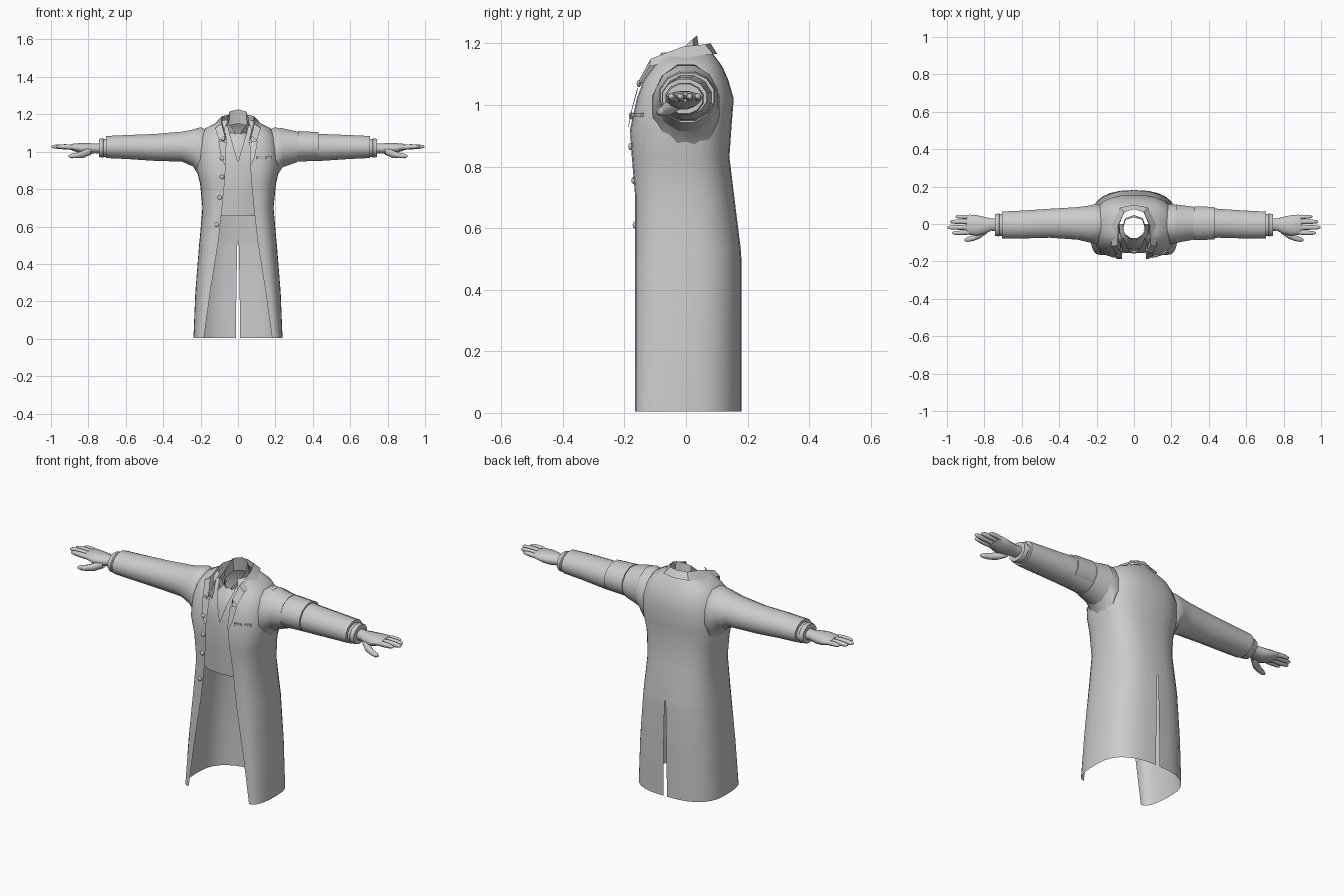
import bpy, bmesh, math


def build(name, rows, closed=False, cap_start=False, cap_end=False, mirror=True, angle=40):
    """Loft a surface through equally long rows of points."""
    bm = bmesh.new()
    vs = [[bm.verts.new(p) for p in r] for r in rows]
    n = len(rows[0])
    for a, b in zip(vs, vs[1:]):
        for i in range(n if closed else n - 1):
            j = (i + 1) % n
            bm.faces.new((a[i], a[j], b[j], b[i]))
    if cap_start:
        bm.faces.new(vs[0][::-1])
    if cap_end:
        bm.faces.new(vs[-1])
    bmesh.ops.recalc_face_normals(bm, faces=bm.faces)
    me = bpy.data.meshes.new(name)
    bm.to_mesh(me)
    bm.free()
    ob = bpy.data.objects.new(name, me)
    bpy.context.collection.objects.link(ob)
    bpy.ops.object.select_all(action='DESELECT')
    ob.select_set(True)
    bpy.context.view_layer.objects.active = ob
    bpy.ops.object.shade_smooth_by_angle(angle=math.radians(angle))
    if mirror:
        m = ob.modifiers.new("mirror", 'MIRROR')
        m.merge_threshold = 0.0005
    return ob


def tube(name, secs, n=12, **kw):
    """Tube along x; sections are (x, y centre, z centre, half y, half z)."""
    rows = [[(x, yc + hy * math.cos(2 * math.pi * (i + .5) / n),
              zc + hz * math.sin(2 * math.pi * (i + .5) / n)) for i in range(n)]
            for x, yc, zc, hy, hz in secs]
    return build(name, rows, closed=True, **kw)


def quarter(z, x0, xh, yf, n=7, p=.8):
    """Rounded quarter outline from (x0, yf) to (xh, 0)."""
    pts = []
    for i in range(n + 1):
        t = math.pi / 2 * i / n
        s, c = max(0, math.sin(t)) ** p, max(0, math.cos(t)) ** p
        pts.append((x0 + (xh - x0) * s, yf * (c if i < n else 0), z))
    return pts


# Coat body: z, front opening, half width, front y, back y, half slit
coat = [(0.005, .182, .238, -.165, .18, .011),
        (.25, .148, .228, -.165, .181, .009),
        (.5, .108, .208, -.165, .18, .004),
        (.53, .104, .205, -.165, .178, 0),
        (.7, .085, .19, -.165, .157, 0),
        (.83, .072, .203, -.176, .141, 0),
        (.92, .066, .225, -.182, .147, 0),
        (1.02, .066, .222, -.16, .155, 0),
        (1.08, .07, .205, -.138, .138, 0),
        (1.125, .07, .175, -.105, .118, 0),
        (1.15, .06, .125, -.09, .1, 0),
        (1.17, .052, .08, -.08, .085, 0)]
rows = []
for z, o, xh, yf, yb, sl in coat:
    rows.append(quarter(z, o, xh, yf) + quarter(z, sl, xh, yb)[-2::-1])
build("coat_body", rows)

# Sleeves
tube("sleeve", [(.155, 0, 1.0, .095, .115),
                (.2, 0, .993, .112, .143),
                (.24, 0, 1.02, .102, .102),
                (.3, .003, 1.027, .09, .083),
                (.45, .004, 1.023, .08, .074),
                (.6, -.003, 1.025, .077, .066),
                (.705, -.005, 1.025, .074, .061)], cap_end=True)

# Shirt cuffs
tube("shirt_cuff", [(.69, -.005, 1.02, .06, .05),
                    (.718, -.005, 1.02, .06, .05),
                    (.722, -.005, 1.02, .064, .054),
                    (.742, -.005, 1.02, .06, .05)], cap_end=True)

# Band on one upper arm, with the layered sleeve cap above it
tube("arm_band", [(.32, .004, 1.03, .094, .083), (.43, .004, 1.03, .09, .077)],
     cap_start=True, cap_end=True, mirror=False)
tube("sleeve_layer", [(.225, .002, 1.02, .106, .112), (.315, .004, 1.026, .092, .085)],
     cap_end=True, mirror=False)

# Hands
tube("palm", [(.72, -.003, 1.018, .036, .03),
              (.765, -.003, 1.018, .034, .027),
              (.8, -.008, 1.016, .048, .031),
              (.84, -.008, 1.018, .057, .029),
              (.88, -.004, 1.024, .056, .02),
              (.895, -.004, 1.025, .05, .014)], cap_end=True, angle=60)
for name, y, tip, r in (("index_finger", -.047, .972, .0135), ("middle_finger", -.018, .998, .0145),
                        ("ring_finger", .012, .985, .0135), ("little_finger", .038, .955, .012)):
    s, L = .87, tip - .87
    tube(name, [(s, y * .9, 1.022, r, r),
                (s + L * .4, y, 1.026, r, r * 1.05),
                (s + L * .75, y * 1.02, 1.027, r * .88, r * .9),
                (s + L * .94, y * 1.02, 1.027, r * .65, r * .6),
                (tip, y * 1.02, 1.027, r * .25, r * .2)], n=8, cap_end=True, angle=60)
tube("thumb", [(.785, -.03, 1.005, .02, .022),
               (.825, -.058, .988, .022, .022),
               (.86, -.075, .98, .017, .016),
               (.89, -.083, .977, .014, .013),
               (.905, -.086, .976, .006, .006)], n=8, cap_end=True, angle=60)

# Vest front with a V neck
build("vest", [quarter(*r) for r in ((.655, 0, .172, -.14),
                                     (.8, 0, .18, -.15),
                                     (.945, 0, .19, -.157),
                                     (1.04, .028, .18, -.138),
                                     (1.1, .046, .15, -.105),
                                     (1.14, .055, .1, -.078))])

# Shirt front seen inside the V
build("shirt_front", [quarter(*r) for r in ((.9, 0, .12, -.142),
                                            (1.0, 0, .11, -.132),
                                            (1.06, 0, .09, -.11),
                                            (1.1, 0, .06, -.075))])

# Standing shirt collar: base row, rim row, from front to back
build("shirt_collar", [
    [(.012, -.08, 1.09), (.045, -.055, 1.1), (.062, -.015, 1.12), (.048, .03, 1.14), (0, .048, 1.15)],
    [(.018, -.085, 1.11), (.045, -.06, 1.145), (.057, -.02, 1.175), (.045, .022, 1.215), (0, .036, 1.226)]])

# Turned coat collar: base, fold, outer edge
build("coat_collar", [
    [(.06, -.14, 1.05), (.07, -.085, 1.115), (.078, 0, 1.15), (.05, .065, 1.16), (0, .085, 1.165)],
    [(.07, -.15, 1.085), (.088, -.115, 1.15), (.086, -.01, 1.19), (.052, .062, 1.197), (0, .08, 1.2)],
    [(.1, -.155, 1.06), (.122, -.118, 1.125), (.118, 0, 1.155), (.075, .088, 1.165), (0, .102, 1.165)]],
    angle=30)

# Lapels lying on the chest
build("lapel", [
    [(.064, -.186, .93), (.065, -.176, .98), (.062, -.157, 1.05)],
    [(.072, -.188, .93), (.092, -.178, .98), (.105, -.157, 1.06)]], angle=30)

# Buttons down one front edge
for i, (x, z, y) in enumerate(((-.08, 1.07, -.153), (-.085, .965, -.178), (-.085, .865, -.18),
                               (-.098, .755, -.17), (-.115, .61, -.166))):
    bpy.ops.mesh.primitive_uv_sphere_add(segments=12, ring_count=6, radius=.012, location=(x, y, z))
    b = bpy.context.object
    b.name = "button_%d" % i
    b.scale = (1, .6, 1)
    bpy.ops.object.shade_smooth()

# Chest pocket strips
for i, (x, y) in enumerate(((.117, -.168), (.163, -.15))):
    bpy.ops.mesh.primitive_cube_add(size=1, location=(x, y, .968), rotation=(0, 0, .3 + .2 * i))
    b = bpy.context.object
    b.name = "pocket_strip_%d" % i
    b.scale = (.036, .01, .012)
